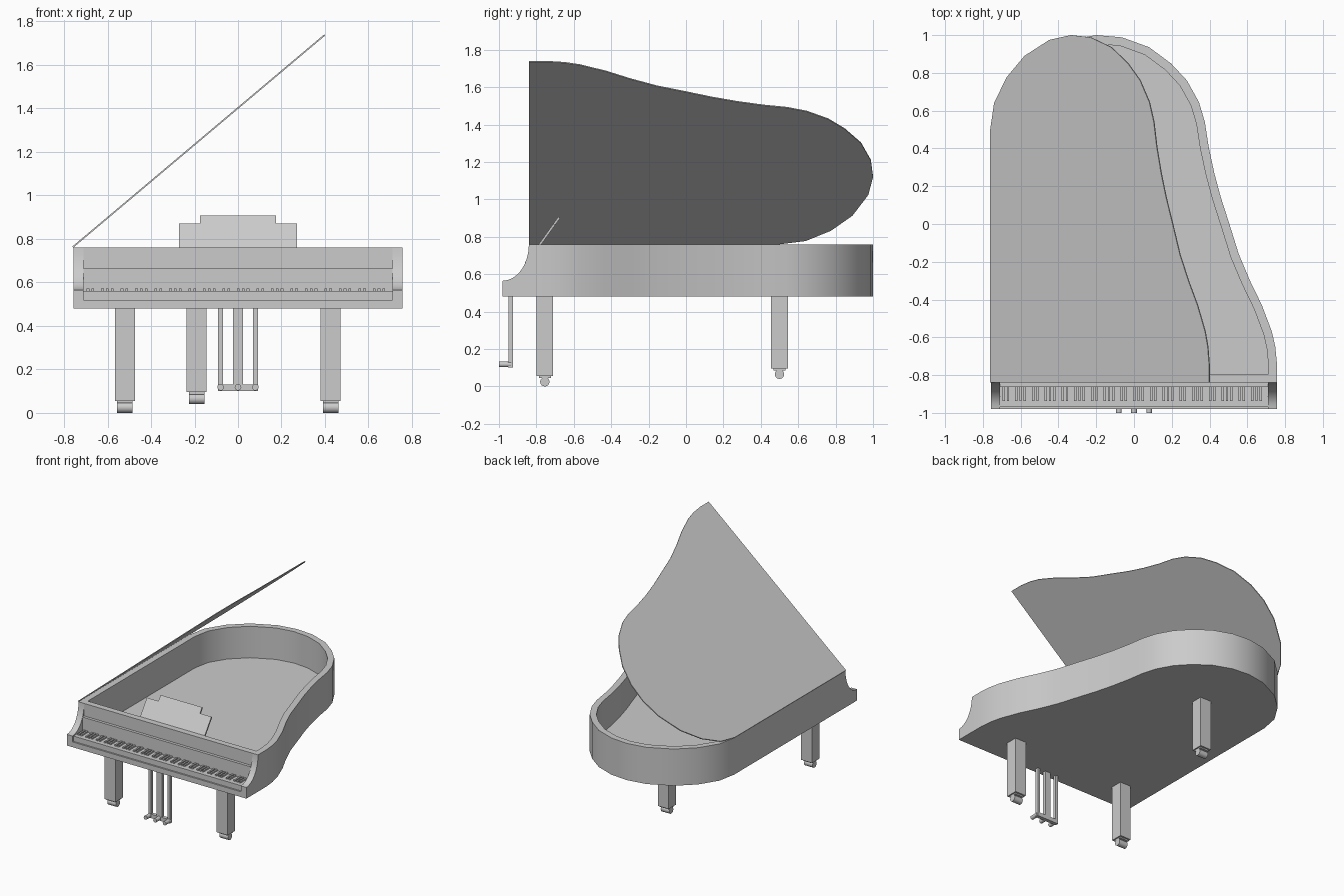
import bpy, bmesh, math
from mathutils import Vector

cube = bpy.data.objects.get("Cube")
if cube:
    bpy.data.objects.remove(cube, do_unlink=True)

grey = bpy.data.materials.new("satin grey")
grey.use_nodes = True
COLOUR = (0.6, 0.6, 0.6, 1)
grey.diffuse_color = COLOUR
grey.node_tree.nodes["Principled BSDF"].inputs["Base Color"].default_value = COLOUR


def finish(name, bm, smooth=False):
    bmesh.ops.recalc_face_normals(bm, faces=bm.faces)
    mesh = bpy.data.meshes.new(name)
    bm.to_mesh(mesh)
    bm.free()
    mesh.materials.append(grey)
    obj = bpy.data.objects.new(name, mesh)
    bpy.context.collection.objects.link(obj)
    if smooth:
        bpy.ops.object.select_all(action='DESELECT')
        obj.select_set(True)
        bpy.context.view_layer.objects.active = obj
        bpy.ops.object.shade_smooth_by_angle(angle=math.radians(35))
    return obj


def add_box(bm, x0, x1, y0, y1, z0, z1):
    corners = bmesh.ops.create_cube(bm, size=1)["verts"]
    for v in corners:
        v.co = Vector((x1 if v.co.x > 0 else x0,
                       y1 if v.co.y > 0 else y0,
                       z1 if v.co.z > 0 else z0))


def box(name, *limits):
    bm = bmesh.new()
    add_box(bm, *limits)
    return finish(name, bm)


def prism(name, points, direction, smooth=False):
    """Extrude a closed 3D polygon along a direction."""
    bm = bmesh.new()
    face = bm.faces.new([bm.verts.new(p) for p in points])
    new = bmesh.ops.extrude_face_region(bm, geom=[face])["geom"]
    bmesh.ops.translate(bm, vec=direction,
                        verts=[g for g in new if isinstance(g, bmesh.types.BMVert)])
    return finish(name, bm, smooth)


def rod(name, start, end, radius, sides=16):
    start, end = Vector(start), Vector(end)
    axis = end - start
    bm = bmesh.new()
    bmesh.ops.create_cone(bm, cap_ends=True, segments=sides, radius1=radius,
                          radius2=radius, depth=axis.length)
    obj = finish(name, bm, True)
    obj.rotation_euler = axis.to_track_quat('Z', 'Y').to_euler()
    obj.location = (start + end) / 2
    return obj


def inset(points, width):
    """Offset a counter-clockwise outline inward with mitred corners."""
    result = []
    for i, p in enumerate(points):
        a = (p - points[i - 1]).normalized()
        b = (points[(i + 1) % len(points)] - p).normalized()
        na, nb = Vector((-a.y, a.x)), Vector((-b.y, b.x))
        result.append(p + (na + nb) * width / (1 + na.dot(nb)))
    return result


BOTTOM, TOP, FRONT, BACK_OF_KEYS = 0.48, 0.76, -0.98, -0.84
HALF, INNER = 0.757, 0.71

# Case outline, counter-clockwise from the front corner of the straight side
outline = [Vector(p) for p in [
    (-HALF, BACK_OF_KEYS), (HALF, BACK_OF_KEYS), (HALF, -0.74), (0.748, -0.65),
    (0.73, -0.57), (0.677, -0.43), (0.614, -0.3), (0.555, -0.16), (0.505, 0),
    (0.46, 0.14), (0.425, 0.27), (0.395, 0.41), (0.375, 0.54), (0.344, 0.645),
    (0.28, 0.76), (0.196, 0.85), (0.08, 0.936), (-0.063, 0.988), (-0.2, 1.0),
    (-0.347, 0.975), (-0.52, 0.89), (-0.645, 0.775), (-0.73, 0.64), (-HALF, 0.5)]]
inner = inset(outline, 0.046)

# Curved rim wall
bm = bmesh.new()
loops = [[bm.verts.new((p.x, p.y, z)) for p in pts]
         for pts, z in ((outline, BOTTOM), (outline, TOP), (inner, TOP), (inner, BOTTOM))]
for k in range(4):
    a, b = loops[k], loops[(k + 1) % 4]
    for i in range(len(a)):
        j = (i + 1) % len(a)
        bm.faces.new((a[i], a[j], b[j], b[i]))
finish("case_rim", bm, True)

# Case floor
prism("case_floor", [(p.x, p.y, BOTTOM) for p in inner], (0, 0, 0.04))

# Open lid, hinged on the straight side
lid = prism("lid", [(p.x + HALF, p.y, 0) for p in outline], (0, 0, 0.007))
lid.location = (-HALF, 0, TOP)
lid.rotation_euler = (0, -math.radians(40.1), 0)

# Scooped cheeks at each end of the keyboard
profile = [(BACK_OF_KEYS, BOTTOM), (FRONT, BOTTOM), (FRONT, 0.565)]
for step in range(1, 9):
    t = math.radians(90) * step / 8
    profile.append((FRONT + 0.14 * math.sin(t), TOP - 0.195 * math.cos(t)))
for side, x in (("right", -HALF), ("left", INNER)):
    prism(side + "_cheek", [(x, y, z) for y, z in profile],
          (HALF - INNER, 0, 0), True)

# Keybed, white keys and fallboard
box("keybed", -INNER, INNER, FRONT, BACK_OF_KEYS, BOTTOM, 0.52)
box("white_keys", -INNER, INNER, -0.968, BACK_OF_KEYS, 0.52, 0.56)
box("fallboard", -INNER, INNER, -0.862, BACK_OF_KEYS, 0.56, 0.665)

# Black keys in groups of two and three
bm = bmesh.new()
pitch = 0.0223
for octave in range(9):
    for slot in (1, 2, 4, 5, 6):
        x = -0.712 + pitch * (octave * 7 + slot)
        add_box(bm, x - 0.006, x + 0.006, -0.937, -0.86, 0.558, 0.571)
finish("black_keys", bm)

# Stepped music stand, leaning back
steps = [(0.272, 0), (0.272, 0.14), (0.175, 0.14), (0.175, 0.185)]
stand_outline = steps + [(-x, h) for x, h in reversed(steps)]
stand = prism("music_stand", [(x, 0, h) for x, h in stand_outline], (0, 0.012, 0))
stand.location = (0, -0.79, 0.757)
stand.rotation_euler = (-math.radians(35.5), 0, 0)

# Legs with casters
for name, x, y, foot in (("front_right", -0.52, -0.755, 0.055),
                         ("front_left", 0.426, -0.755, 0.055),
                         ("back", -0.19, 0.5, 0.095)):
    box(name + "_leg", x - 0.046, x + 0.046, y - 0.045, y + 0.045, foot, BOTTOM)
    box(name + "_caster_plate", x - 0.036, x + 0.036, y - 0.032, y + 0.032,
        foot - 0.01, foot)
    rod(name + "_caster", (x - 0.036, y, foot - 0.03), (x + 0.036, y, foot - 0.03), 0.025)

# Pedal lyre
for name, x, half in (("right", -0.08, 0.011), ("middle", 0, 0.023), ("left", 0.08, 0.011)):
    box(name + "_lyre_post", x - half, x + half, -0.95, -0.926, 0.1, BOTTOM)
    rod(name + "_pedal", (x, -1.0, 0.118), (x, -0.935, 0.118), 0.015)
box("lyre_base", -0.091, 0.091, -0.952, -0.925, 0.1, 0.13)
